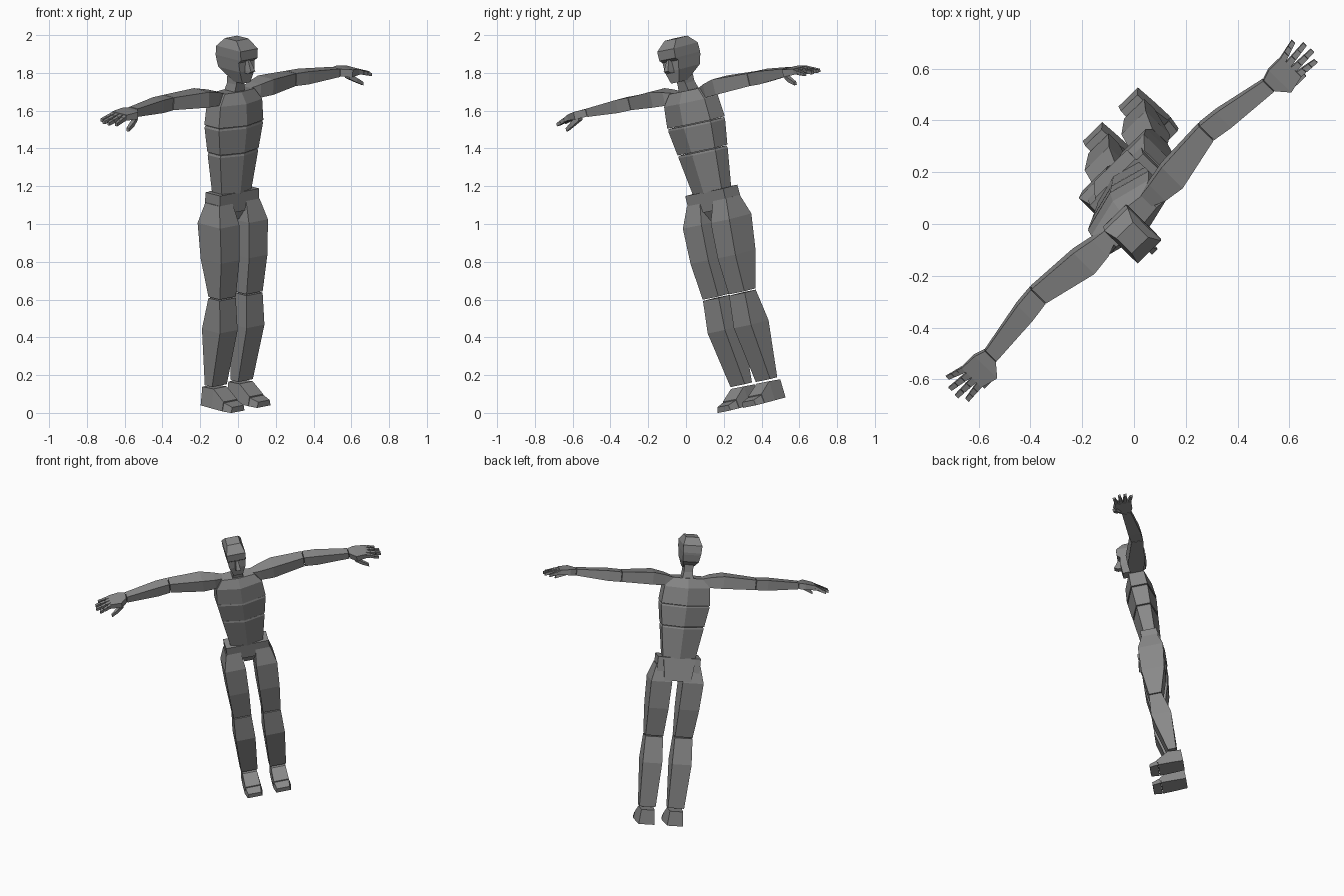
import bpy, bmesh
from mathutils import Vector, Matrix

cube = bpy.data.objects.get("Cube")
if cube:
    bpy.data.objects.remove(cube, do_unlink=True)

# Leaning, turned body frame: x = left, y = back, z = up
left = Vector((.71, .69, .14)).normalized()
back = -left.cross(Vector((.044, -.215, .976))).normalized()
FRAME = Matrix((left, back, left.cross(back))).transposed().to_4x4()
FRAME.translation = (-.068, .401, .055)

# One grey for the whole figure
shade = (.25, .25, .25, 1)
grey = bpy.data.materials.new("mannequin_grey")
grey.use_nodes = True
grey.diffuse_color = shade
grey.node_tree.nodes["Principled BSDF"].inputs["Base Color"].default_value = shade


def loft(name, *rings, mirror=False):
    """Join equal rings of points into a closed flat-shaded solid."""
    bm = bmesh.new()
    loops = [[bm.verts.new(point) for point in ring] for ring in rings]
    for lower, upper in zip(loops, loops[1:]):
        lower_next = lower[1:] + lower[:1]
        upper_next = upper[1:] + upper[:1]
        for corners in zip(lower, lower_next, upper_next, upper):
            bm.faces.new(corners)
    bm.faces.new(loops[0])
    bm.faces.new(loops[-1])
    if mirror:
        bmesh.ops.scale(bm, vec=(-1, 1, 1), verts=bm.verts)
    bmesh.ops.recalc_face_normals(bm, faces=bm.faces)
    bm.transform(FRAME)
    mesh = bpy.data.meshes.new(name)
    bm.to_mesh(mesh)
    bm.free()
    mesh.materials.append(grey)
    bpy.context.collection.objects.link(bpy.data.objects.new(name, mesh))


def pair(name, *rings):
    """Build a limb part on the left and its mirror on the right."""
    loft("left_" + name, *rings)
    loft("right_" + name, *rings, mirror=True)


def level(z, wide, front, rear, x=0):
    """Rectangular ring lying flat at a height."""
    return [(x - wide, front, z), (x + wide, front, z),
            (x + wide, rear, z), (x - wide, rear, z)]


def ridged(z, wide, deep):
    """Six-sided torso ring with a front and a back ridge."""
    flank = wide / 3
    return [(-wide, -flank, z), (0, -deep, z), (wide, -flank, z),
            (wide, flank, z), (0, deep, z), (-wide, flank, z)]


def across(x, y, z, deep, tall):
    """Upright ring for parts that run sideways."""
    return [(x, y - deep, z - tall), (x, y + deep, z - tall),
            (x, y + deep, z + tall), (x, y - deep, z + tall)]


def sole(y, wide, tall):
    """Upright ring for the feet, narrower on top than on the ground."""
    middle, narrow = .097, wide * .85
    return [(middle - wide, y, 0), (middle + wide, y, 0),
            (middle + narrow, y, tall), (middle - narrow, y, tall)]


# Head with a slight brow, nose and neck
loft("head",
     level(z=1.755, wide=.03, front=-.085, rear=-.02),
     level(z=1.82, wide=.054, front=-.088, rear=.075),
     level(z=1.87, wide=.06, front=-.082, rear=.088),
     level(z=1.885, wide=.062, front=-.1, rear=.09),
     level(z=1.935, wide=.064, front=-.098, rear=.085),
     level(z=1.982, wide=.045, front=-.045, rear=.04))
loft("nose",
     level(z=1.81, wide=.016, front=-.11, rear=-.08),
     level(z=1.825, wide=.016, front=-.133, rear=-.07),
     level(z=1.88, wide=.008, front=-.1, rear=-.07))
loft("neck",
     level(z=1.68, wide=.04, front=-.035, rear=.045),
     level(z=1.74, wide=.03, front=-.04, rear=.03),
     level(z=1.83, wide=.03, front=-.05, rear=.03))

# Torso: three stacked blocks that widen steadily from the waist
waist, belly, breast, collar = 1.15, 1.37, 1.52, 1.7
gap = .004


def girth(z):
    return .11 + (z - waist) * .15


for name, low, high in (("abdomen", waist, belly), ("ribs", belly + gap, breast)):
    rim = high - gap * 3
    loft(name,
         ridged(low, wide=girth(low), deep=girth(low) * .6),
         ridged(rim, wide=girth(rim), deep=girth(rim) * .6),
         ridged(high, wide=girth(rim) - gap, deep=girth(rim) * .57))
loft("chest",
     ridged(breast + gap, wide=girth(breast), deep=.1),
     ridged(1.64, wide=.155, deep=.09),
     ridged(collar, wide=.11, deep=.05))

# Pelvis with a tapered centre and a seat panel behind
loft("pelvis",
     level(z=1.05, wide=.145, front=-.06, rear=.055),
     level(z=1.155, wide=.145, front=-.06, rear=.05))
loft("crotch",
     level(z=1, wide=.03, front=-.03, rear=.04),
     level(z=1.07, wide=.055, front=-.06, rear=.055))
loft("seat",
     level(z=1, wide=.09, front=.03, rear=.076),
     level(z=1.155, wide=.11, front=.03, rear=.056))

# Legs
pair("thigh",
     level(z=.6, x=.1, wide=.06, front=-.095, rear=-.01),
     level(z=.8, x=.104, wide=.068, front=-.11, rear=.045),
     level(z=.99, x=.107, wide=.071, front=-.1, rear=.07),
     level(z=1.1, x=.1, wide=.05, front=-.06, rear=.045))
pair("shin",
     level(z=.115, x=.097, wide=.055, front=-.05, rear=.005),
     level(z=.42, x=.1, wide=.066, front=-.11, rear=.025),
     level(z=.593, x=.1, wide=.06, front=-.095, rear=-.01))

# Feet: sloping instep and a lower toe block
pair("foot",
     sole(y=.033, wide=.053, tall=.1),
     sole(y=-.055, wide=.058, tall=.105),
     sole(y=-.135, wide=.06, tall=.05))
pair("toes",
     sole(y=-.138, wide=.06, tall=.045),
     sole(y=-.193, wide=.05, tall=.03))

# Arms held straight out
arm = 1.69
elbow = .455
pair("upper_arm",
     across(x=.1, y=.01, z=arm - .015, deep=.03, tall=.025),
     across(x=.155, y=.005, z=arm - .01, deep=.045, tall=.036),
     across(x=.24, y=.01, z=arm, deep=.058, tall=.042),
     across(x=elbow, y=.04, z=arm, deep=.04, tall=.034))
pair("forearm",
     across(x=elbow + gap, y=.04, z=arm, deep=.04, tall=.034),
     across(x=.54, y=.03, z=arm, deep=.042, tall=.035),
     across(x=.755, y=0, z=arm, deep=.03, tall=.022))

# Hands: palm, drooping thumb and four jointed fingers
pair("palm",
     across(x=.758, y=0, z=arm, deep=.03, tall=.02),
     across(x=.8, y=-.018, z=arm, deep=.062, tall=.02),
     across(x=.87, y=-.01, z=arm - gap, deep=.054, tall=.015))
pair("thumb",
     across(x=.79, y=-.05, z=arm - .015, deep=.016, tall=.016),
     across(x=.83, y=-.07, z=arm - .04, deep=.013, tall=.013),
     across(x=.875, y=-.08, z=arm - .065, deep=.009, tall=.009))

fingers = (("little", .075), ("ring", .1), ("middle", .103), ("index", .083))
for order, (finger, length) in enumerate(fingers):
    root = Vector((.867, .032 - order * .028, arm - gap))
    spread = Vector((length, .018 - order * .011, -.025))
    for joint, part in enumerate(("base", "middle", "tip")):
        start = root + spread * (joint / 3)
        end = root + spread * ((joint + .95) / 3)
        thick = .013 - joint * .0015
        pair(f"{finger}_finger_{part}",
             across(*start, deep=thick, tall=thick),
             across(*end, deep=thick * .87, tall=thick * .87))
